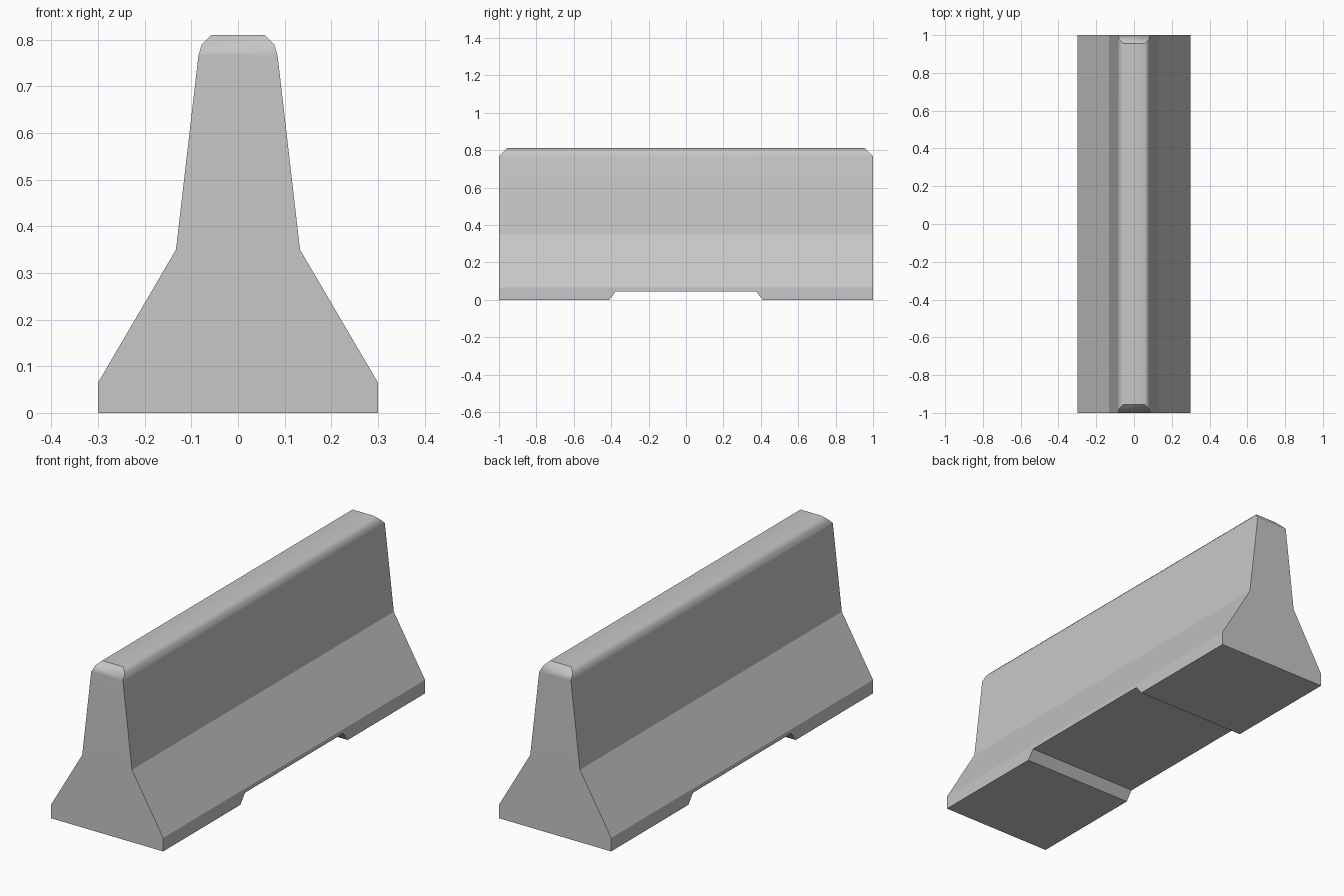
import bpy
import bmesh
from math import radians
from mathutils import Vector

cube = bpy.data.objects.get("Cube")
if cube:
    bpy.data.objects.remove(cube)

# Concrete material
concrete = bpy.data.materials.new("concrete grey")
concrete.use_nodes = True
colour = (0.57, 0.57, 0.57, 1)
concrete.diffuse_color = colour
bsdf = concrete.node_tree.nodes["Principled BSDF"]
bsdf.inputs["Base Color"].default_value = colour
bsdf.inputs["Roughness"].default_value = 0.8

# Half profile (x, z) from foot to crown, and stations (y, underside height)
SHOULDER, TOP = 0.765, 0.81
half = [(0.3, 0), (0.3, 0.065), (0.133, 0.35),
        (0.085, SHOULDER), (0.078, 0.79), (0.057, TOP)]
profile = half + [(-x, z) for x, z in reversed(half)]
stations = [(-1, 0), (-0.41, 0), (-0.375, 0.045),
            (0.375, 0.045), (0.41, 0), (1, 0)]

# Barrier body lofted along its length, with the raised drain slot below
bm = bmesh.new()
rings = [[bm.verts.new((x, y, max(z, under))) for x, z in profile]
         for y, under in stations]
count = len(profile)
for a, b in zip(rings, rings[1:]):
    for i in range(count):
        j = (i + 1) % count
        bm.faces.new((a[i], a[j], b[j], b[i]))
bm.faces.new(rings[0])
bm.faces.new(rings[-1])

# Chamfer the crown at both ends
for side in (-1, 1):
    cut = bmesh.ops.bisect_plane(
        bm, geom=bm.verts[:] + bm.edges[:] + bm.faces[:], dist=1e-5,
        plane_co=Vector((0, side, SHOULDER + 0.001)),
        plane_no=Vector((0, side, 1)), clear_outer=True)
    rim = [e for e in bm.edges if e.is_boundary]
    bmesh.ops.holes_fill(bm, edges=rim, sides=0)

# Merge flat side panels, keeping the main creases
bmesh.ops.dissolve_limit(bm, angle_limit=radians(0.5),
                         verts=bm.verts[:], edges=bm.edges[:])
bmesh.ops.recalc_face_normals(bm, faces=bm.faces[:])

# Round shading on the crown, crisp creases elsewhere
for f in bm.faces:
    f.smooth = True
for e in bm.edges:
    a, b = (v.co for v in e.verts)
    high = min(a.z, b.z) > SHOULDER - 0.01
    lengthwise = abs(a.y - b.y) > 1
    end_lip = abs(a.y - b.y) < 0.001 and abs(a.z - b.z) < 0.001 and a.z < TOP - 0.01
    e.smooth = high and (lengthwise or end_lip)

mesh = bpy.data.meshes.new("concrete_barrier")
bm.to_mesh(mesh)
bm.free()
mesh.materials.append(concrete)
barrier = bpy.data.objects.new("concrete_barrier", mesh)
bpy.context.collection.objects.link(barrier)
weighted = barrier.modifiers.new("Face weighting", "WEIGHTED_NORMAL")
weighted.keep_sharp = True
